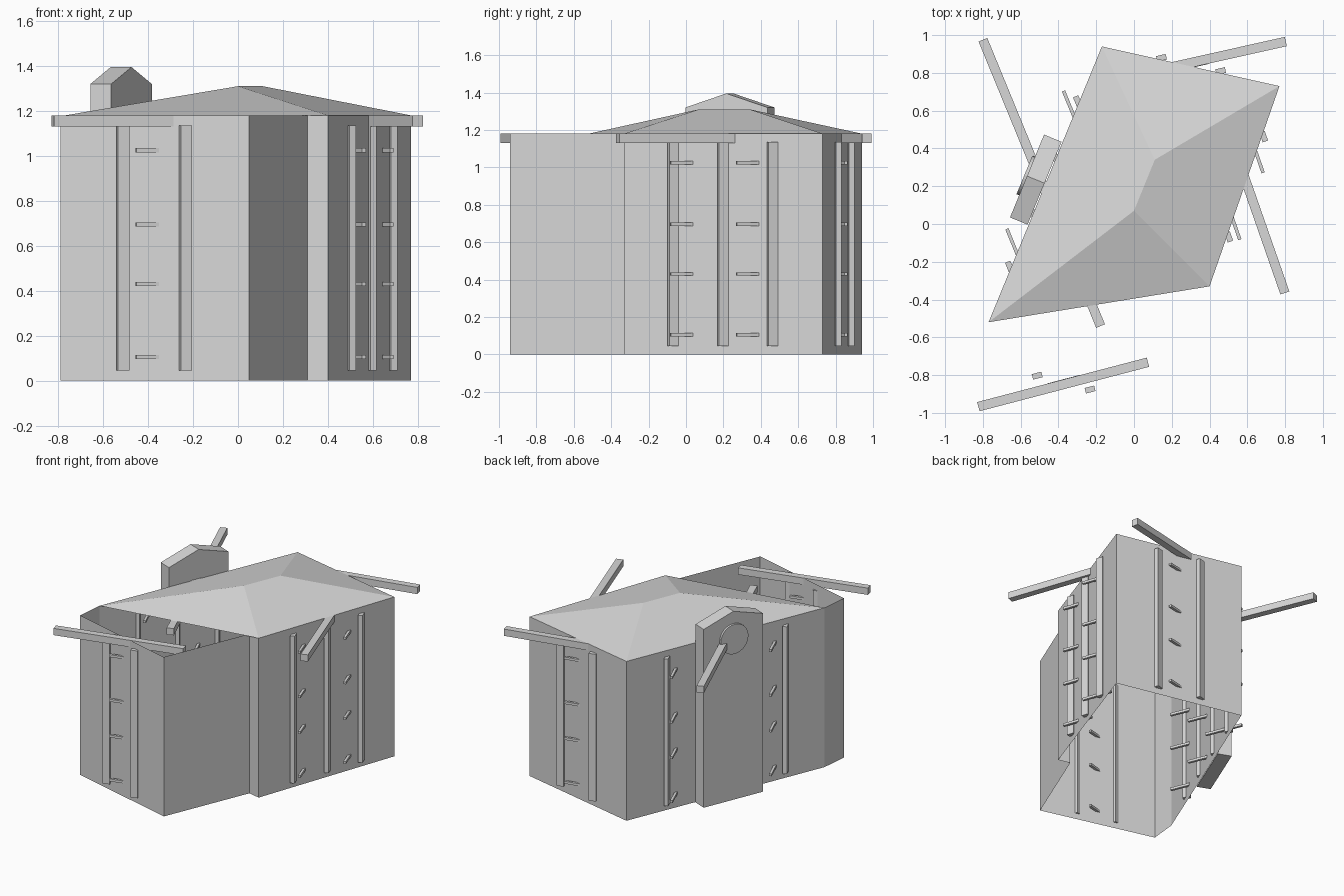
import bpy, bmesh
from math import atan2, pi
from mathutils import Vector, Matrix

cube = bpy.data.objects.get("Cube")
if cube:
    bpy.data.objects.remove(cube, do_unlink=True)

grey = bpy.data.materials.new("light_grey")
grey.use_nodes = True
grey.diffuse_color = (0.68, 0.68, 0.68, 1)
grey.node_tree.nodes["Principled BSDF"].inputs["Base Color"].default_value = (0.68, 0.68, 0.68, 1)


def finish(name, bm):
    mesh = bpy.data.meshes.new(name)
    bm.to_mesh(mesh)
    bm.free()
    mesh.materials.append(grey)
    obj = bpy.data.objects.new(name, mesh)
    bpy.context.collection.objects.link(obj)
    return obj


def box(name, centre, size, angle):
    bm = bmesh.new()
    bmesh.ops.create_cube(bm, size=1, matrix=Matrix.Translation(centre)
                          @ Matrix.Rotation(angle, 4, 'Z') @ Matrix.Diagonal((*size, 1)))
    return finish(name, bm)


# Footprint corners, counter-clockwise from the front
WALL_TOP = 1.18
front_a, front_b = Vector((-0.79, -0.72)), Vector((0.05, -0.94))
jog_in, jog_out = Vector((0.31, -0.31)), Vector((0.40, -0.33))
back_b, back_a = Vector((0.77, 0.73)), Vector((-0.17, 0.94))
left_jog = Vector((-0.77, -0.52))
footprint = [front_a, front_b, jog_in, jog_out, back_b, back_a, left_jog]

# Thin walls, open above the front part and below
bm = bmesh.new()
low = [bm.verts.new((*p, 0)) for p in footprint]
high = [bm.verts.new((*p, WALL_TOP)) for p in footprint]
for i in range(len(low)):
    j = (i + 1) % len(low)
    bm.faces.new((low[i], low[j], high[j], high[i]))
finish("walls", bm)

# Hipped roof over the rear part
bm = bmesh.new()
fl, fr, br, bl = [bm.verts.new((*p, WALL_TOP)) for p in (left_jog, jog_out, back_b, back_a)]
ridge_front = bm.verts.new((0.0, 0.07, 1.31))
ridge_back = bm.verts.new((0.11, 0.34, 1.31))
for face in ((fl, fr, ridge_front), (fr, br, ridge_back, ridge_front),
             (br, bl, ridge_back), (bl, fl, ridge_front), (bl, ridge_front, ridge_back)):
    bm.faces.new(face)
finish("roof", bm)


def timber(side, start, end, posts):
    """Skewed top beam, posts and short rungs along one wall."""
    run = end - start
    length = run.length
    along = run.normalized()
    out = Vector((along.y, -along.x))
    skew = -atan2(along.y, along.x)
    middle = (start + end) / 2

    def place(fraction, offset, z):
        return (*(middle + run * fraction + out * offset), z)

    box(side + "_beam", place(0, 0.02, 1.155), (length + 0.06, 0.05, 0.05), skew)
    for i in range(posts):
        f = (i + 1) / (posts + 1) - 0.5
        box(f"{side}_post_{i + 1}", place(f, 0.01, 0.59), (0.052, 0.03, 1.09), skew)
    for i in range(posts - 1):
        f = (i + 1) / posts - 0.5
        for k, z in enumerate((0.105, 0.43, 0.695, 1.025)):
            box(f"{side}_rung_{i + 1}_{k + 1}", place(f, 0, z),
                (min(0.2 * length, 0.28), 0.018, 0.018), skew)


timber("front", front_a, front_b, 2)
timber("right", jog_out, back_b, 3)
timber("back", back_b, back_a, 2)
timber("left", back_a, left_jog, 4)

# Gabled chimney block on the long wall
wall = back_a - left_jog
angle = atan2(wall.y, wall.x)
frame = Matrix.Translation((-0.52, 0.235, 0)) @ Matrix.Rotation(angle, 4, 'Z')
bm = bmesh.new()
profile = [(-0.237, 0), (0.237, 0), (0.237, 1.32), (0, 1.395), (-0.237, 1.32)]
face = bm.faces.new([bm.verts.new((x, -0.05, z)) for x, z in profile])
side = bmesh.ops.extrude_face_region(bm, geom=[face])["geom"]
bmesh.ops.translate(bm, vec=(0, 0.1, 0), verts=[v for v in side if isinstance(v, bmesh.types.BMVert)])
bmesh.ops.recalc_face_normals(bm, faces=bm.faces)
bm.transform(frame)
finish("chimney", bm)

# Round plate on the outer face of the chimney
bm = bmesh.new()
bmesh.ops.create_cone(bm, cap_ends=True, segments=32, radius1=0.11, radius2=0.11, depth=0.02,
                      matrix=frame @ Matrix.Translation((0, 0.055, 1.195)) @ Matrix.Rotation(pi / 2, 4, 'X'))
finish("round_plate", bm)
